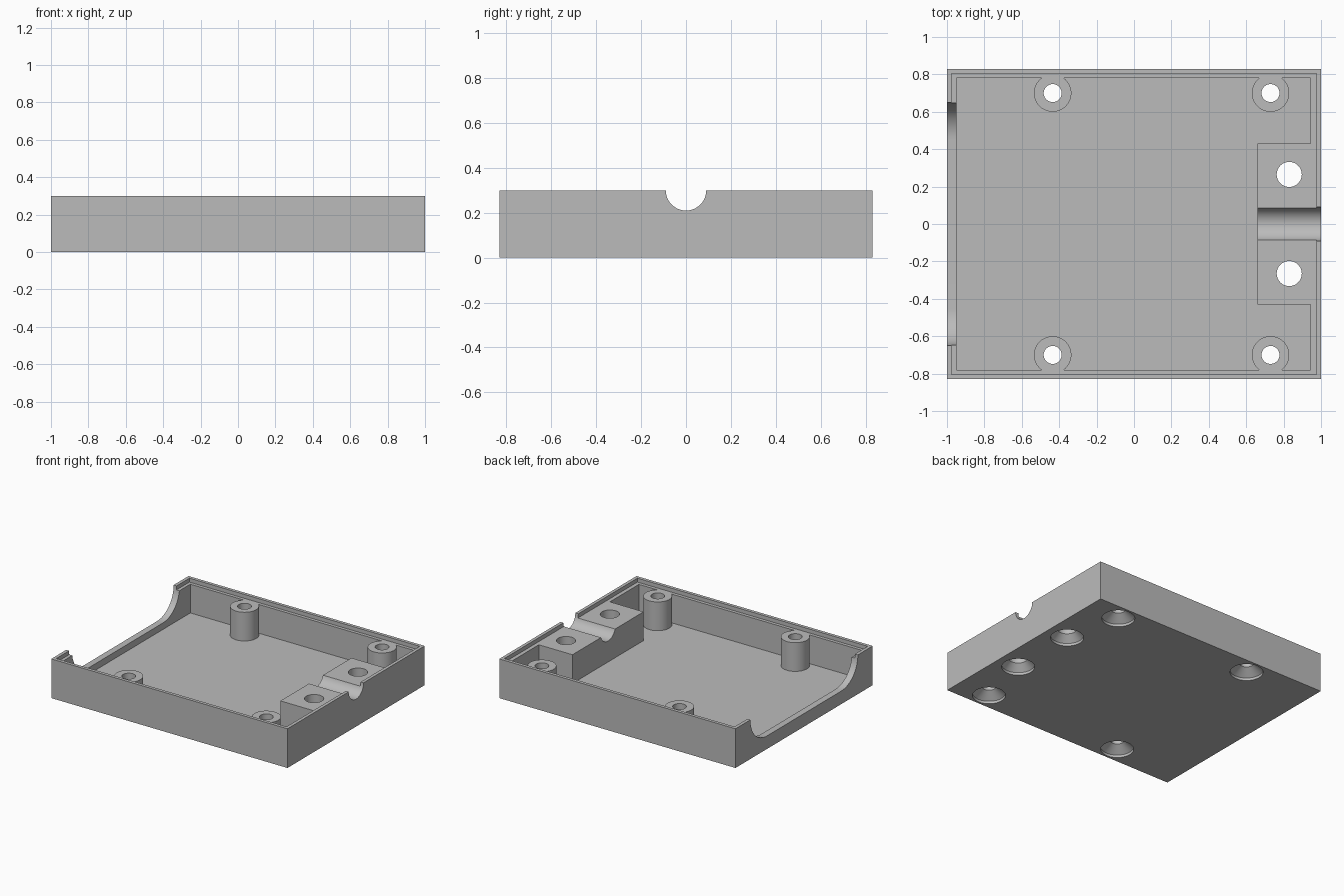
import bpy, bmesh, math

cube = bpy.data.objects.get("Cube")
if cube:
    bpy.data.objects.remove(cube, do_unlink=True)

grey = bpy.data.materials.new("plain_grey")
grey.use_nodes = True
colour = (0.5, 0.5, 0.5, 1)
grey.diffuse_color = colour
grey.node_tree.nodes["Principled BSDF"].inputs["Base Color"].default_value = colour

HEIGHT, LEDGE, FLOOR = 0.30, 0.27, 0.05
SEGMENTS = 64


def finish(name, bm):
    bmesh.ops.recalc_face_normals(bm, faces=bm.faces)
    mesh = bpy.data.meshes.new(name)
    bm.to_mesh(mesh)
    bm.free()
    mesh.materials.append(grey)
    obj = bpy.data.objects.new(name, mesh)
    bpy.context.collection.objects.link(obj)
    return obj


def box(name, x0, x1, y0, y1, z0, z1):
    bm = bmesh.new()
    bmesh.ops.create_cube(bm, size=1)
    for v in bm.verts:
        v.co = (x1 if v.co.x > 0 else x0,
                y1 if v.co.y > 0 else y0,
                z1 if v.co.z > 0 else z0)
    return finish(name, bm)


def lathe(name, x, y, profile):
    """Closed solid turned about a vertical axis from (radius, height) pairs."""
    bm = bmesh.new()
    angles = [2 * math.pi * i / SEGMENTS for i in range(SEGMENTS)]
    rings = [[bm.verts.new((x + r * math.cos(a), y + r * math.sin(a), z))
              for a in angles] for r, z in profile]
    for low, high in zip(rings, rings[1:]):
        for i in range(SEGMENTS):
            j = (i + 1) % SEGMENTS
            bm.faces.new((low[i], low[j], high[j], high[i]))
    bm.faces.new(rings[0])
    bm.faces.new(rings[-1])
    return finish(name, bm)


def slot(name, x0, x1, half_flat, radius, z):
    """Round-ended bar along x, used to cut openings in the end walls."""
    bm = bmesh.new()
    outline = []
    for side, start in ((1, -math.pi / 2), (-1, math.pi / 2)):
        for i in range(33):
            a = start + math.pi * i / 32
            outline.append((side * half_flat + radius * math.cos(a),
                            z + radius * math.sin(a)))
    verts = [bm.verts.new((x0, y, h)) for y, h in outline]
    bmesh.ops.remove_doubles(bm, verts=verts, dist=1e-5)
    face = bm.faces.new([v for v in verts if v.is_valid])
    result = bmesh.ops.extrude_face_region(bm, geom=[face])
    moved = [g for g in result["geom"] if isinstance(g, bmesh.types.BMVert)]
    bmesh.ops.translate(bm, verts=moved, vec=(x1 - x0, 0, 0))
    return finish(name, bm)


def combine(target, tool, operation):
    mod = target.modifiers.new(operation.lower(), "BOOLEAN")
    mod.operation = operation
    mod.solver = "EXACT"
    mod.object = tool
    bpy.context.view_layer.objects.active = target
    bpy.ops.object.modifier_apply(modifier=mod.name)
    bpy.data.objects.remove(tool, do_unlink=True)


# Open tray
tray = box("enclosure_tray", -1, 1, -0.83, 0.83, 0, HEIGHT)
combine(tray, box("cavity", -0.95, 0.945, -0.78, 0.78, FLOOR, 0.5), "DIFFERENCE")

# Cable clamp block and screw posts
combine(tray, box("clamp_block", 0.66, 0.96, -0.43, 0.43, 0.03, 0.285), "UNION")
post_spots = [(x, y) for x in (-0.435, 0.73) for y in (-0.7, 0.7)]
for x, y in post_spots:
    combine(tray, lathe("screw_post", x, y, [(0.1, 0.03), (0.1, 0.285)]), "UNION")

# Stepped rim, which also levels the posts and block
combine(tray, box("rim_step", -0.975, 0.975, -0.805, 0.805, LEDGE, 0.5), "DIFFERENCE")

# Cable channel and wide opening in the opposite wall
combine(tray, slot("cable_channel", 0.6, 1.1, 0, 0.09, HEIGHT), "DIFFERENCE")
combine(tray, slot("end_opening", -1.1, -0.9, 0.45, 0.2, HEIGHT), "DIFFERENCE")

# Countersunk screw holes
holes = [(x, y, 0.048) for x, y in post_spots]
holes += [(0.83, y, 0.067) for y in (-0.265, 0.265)]
for x, y, r in holes:
    profile = [(0.115, -0.1), (0.115, 0.02), (r, 0.07), (r, 0.5)]
    combine(tray, lathe("screw_hole", x, y, profile), "DIFFERENCE")

# Smooth round surfaces, sharp edges kept
bpy.ops.object.select_all(action="DESELECT")
tray.select_set(True)
bpy.context.view_layer.objects.active = tray
bpy.ops.object.shade_smooth_by_angle(angle=math.radians(25))
